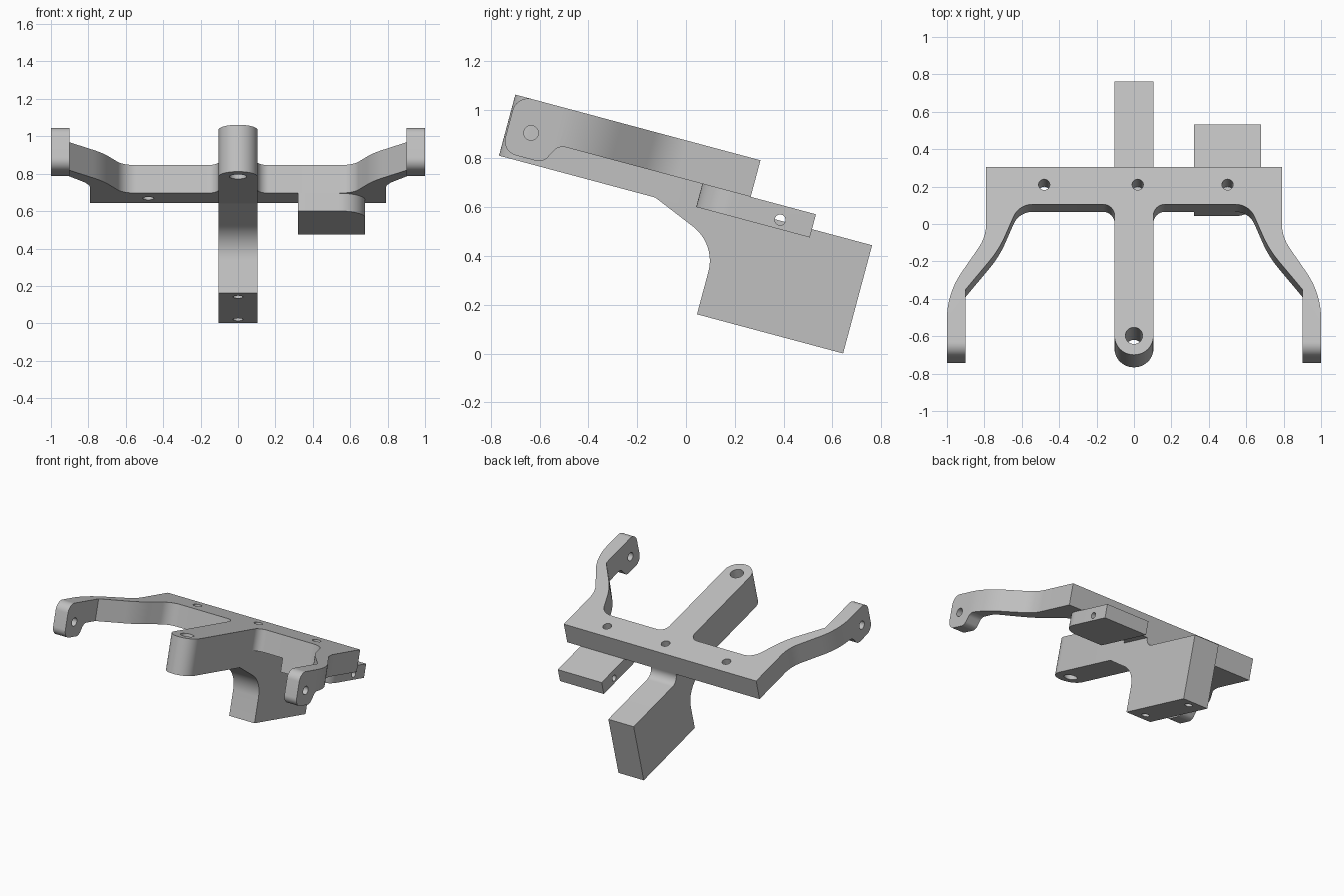
import bpy, bmesh, math
from mathutils import Vector, Matrix

cube = bpy.data.objects.get("Cube")
if cube:
    bpy.data.objects.remove(cube, do_unlink=True)

TILT = math.radians(-15)
TOP, PLATE_BOTTOM, BACK = 0.847, 0.692, 0.089
HALF = 0.104

grey = bpy.data.materials.new("plain grey")
grey.use_nodes = True
grey.diffuse_color = (0.53, 0.53, 0.53, 1)
grey.node_tree.nodes["Principled BSDF"].inputs["Base Color"].default_value = grey.diffuse_color


def rounded(corners, steps=12):
    """Turn (a, b, radius) corners into an outline with arcs."""
    out = []
    for i, (a, b, r) in enumerate(corners):
        p = Vector((a, b))
        if r == 0:
            out.append(p)
            continue
        d1 = (Vector(corners[i - 1][:2]) - p).normalized()
        d2 = (Vector(corners[(i + 1) % len(corners)][:2]) - p).normalized()
        half = d1.angle(d2) / 2
        centre = p + (d1 + d2).normalized() * r / math.sin(half)
        start = p + d1 * r / math.tan(half) - centre
        sweep = math.pi - 2 * half
        if d1.x * d2.y - d1.y * d2.x > 0:
            sweep = -sweep
        for k in range(steps + 1):
            t = sweep * k / steps
            c, s = math.cos(t), math.sin(t)
            out.append(centre + Vector((start.x * c - start.y * s, start.x * s + start.y * c)))
    return out


def prism(name, corners, axis, low, high):
    """Extrude an outline along x (outline is y, z) or z (outline is x, y)."""
    bm = bmesh.new()
    place = (lambda p: (low, p.x, p.y)) if axis == "X" else (lambda p: (p.x, p.y, low))
    face = bm.faces.new([bm.verts.new(place(p)) for p in rounded(corners)])
    new = bmesh.ops.extrude_face_region(bm, geom=[face])["geom"]
    depth = high - low
    move = (depth, 0, 0) if axis == "X" else (0, 0, depth)
    bmesh.ops.translate(bm, vec=move, verts=[v for v in new if isinstance(v, bmesh.types.BMVert)])
    bmesh.ops.recalc_face_normals(bm, faces=bm.faces)
    return add(name, bm)


def add(name, bm):
    mesh = bpy.data.meshes.new(name)
    bm.to_mesh(mesh)
    bm.free()
    mesh.materials.append(grey)
    obj = bpy.data.objects.new(name, mesh)
    bpy.context.collection.objects.link(obj)
    return obj


def combine(obj, tool, operation):
    """Apply a boolean and discard the tool."""
    mod = obj.modifiers.new(operation.lower(), "BOOLEAN")
    mod.operation, mod.object, mod.solver = operation, tool, "EXACT"
    bpy.context.view_layer.update()
    result = bpy.data.meshes.new_from_object(obj.evaluated_get(bpy.context.evaluated_depsgraph_get()))
    obj.modifiers.clear()
    obj.data = result
    bpy.data.objects.remove(tool, do_unlink=True)


def drill(obj, centre, radius, depth, axis="Z"):
    bm = bmesh.new()
    turn = Matrix.Rotation(math.pi / 2, 4, "Y") if axis == "X" else Matrix()
    bmesh.ops.create_cone(bm, cap_ends=True, segments=32, radius1=radius, radius2=radius,
                          depth=depth, matrix=Matrix.Translation(centre) @ turn)
    combine(obj, add("drill", bm), "DIFFERENCE")


# Plate and curved arms: plan outline clipped by the side profile
half_plan = [
    (0.79, 0.2, 0), (0.79, -0.297, 0.25), (1.0, -0.612, 0.46), (1.0, -1.1, 0),
    (0.9, -1.1, 0), (0.9, -0.589, 0), (0.72, -0.366, 0.6), (0.615, -0.118, 0.11),
    (HALF, -0.118, 0.062), (HALF, -0.18, 0),
]
frame = prism("plate_and_arms", half_plan + [(-x, y, r) for x, y, r in reversed(half_plan)], "Z", 0.5, 1.0)
side = [
    (-0.945, TOP, 0.065), (BACK, TOP, 0), (BACK, PLATE_BOTTOM, 0),
    (-0.725, PLATE_BOTTOM, 0.05), (-0.77, 0.607, 0.05), (-0.945, 0.607, 0.06),
]
combine(frame, prism("side_profile", side, "X", -1.2, 1.2), "INTERSECT")
for x in (-0.48, 0.02, 0.5):
    drill(frame, (x, -0.009, 0.77), 0.03, 0.3)
for x in (-0.95, 0.95):
    drill(frame, (x, -0.848, 0.712), 0.03, 0.3, "X")

# Centre post with a round nose
post = prism("centre_post", [(HALF, -0.18, 0), (HALF, -0.951, HALF - 0.0005),
                             (-HALF, -0.951, HALF - 0.0005), (-HALF, -0.18, 0)], "Z", 0.588, TOP)
drill(post, (0, -0.845, 0.72), 0.046, 0.6)

# Lower block blended into the post and plate
block = prism("lower_block", [
    (-0.288, 0.588, 0), (-0.18, 0.588, 0), (-0.18, PLATE_BOTTOM, 0), (BACK, PLATE_BOTTOM, 0),
    (BACK, 0.629, 0.06), (0.621, 0.629, 0), (0.621, 0.17, 0), (0.001, 0.17, 0),
    (0.001, 0.468, 0.176)], "X", -HALF, HALF)
for y in (0.08, 0.545):
    drill(block, (0, y, 0.17), 0.027, 0.3)

# Side lug under the plate
lug = prism("side_lug", [(0.32, -0.116, 0), (0.68, -0.116, 0.14), (0.68, 0.366, 0),
                         (0.32, 0.366, 0)], "Z", 0.594, PLATE_BOTTOM)
drill(lug, (0.5, 0.23, 0.632), 0.022, 0.6, "X")

# Tilt everything and shade the curves
bpy.ops.object.select_all(action="DESELECT")
for obj in (frame, post, block, lug):
    obj.rotation_euler.x = TILT
    obj.location.z = -0.003
    obj.select_set(True)
bpy.context.view_layer.objects.active = frame
bpy.ops.object.shade_smooth_by_angle(angle=math.radians(30))
